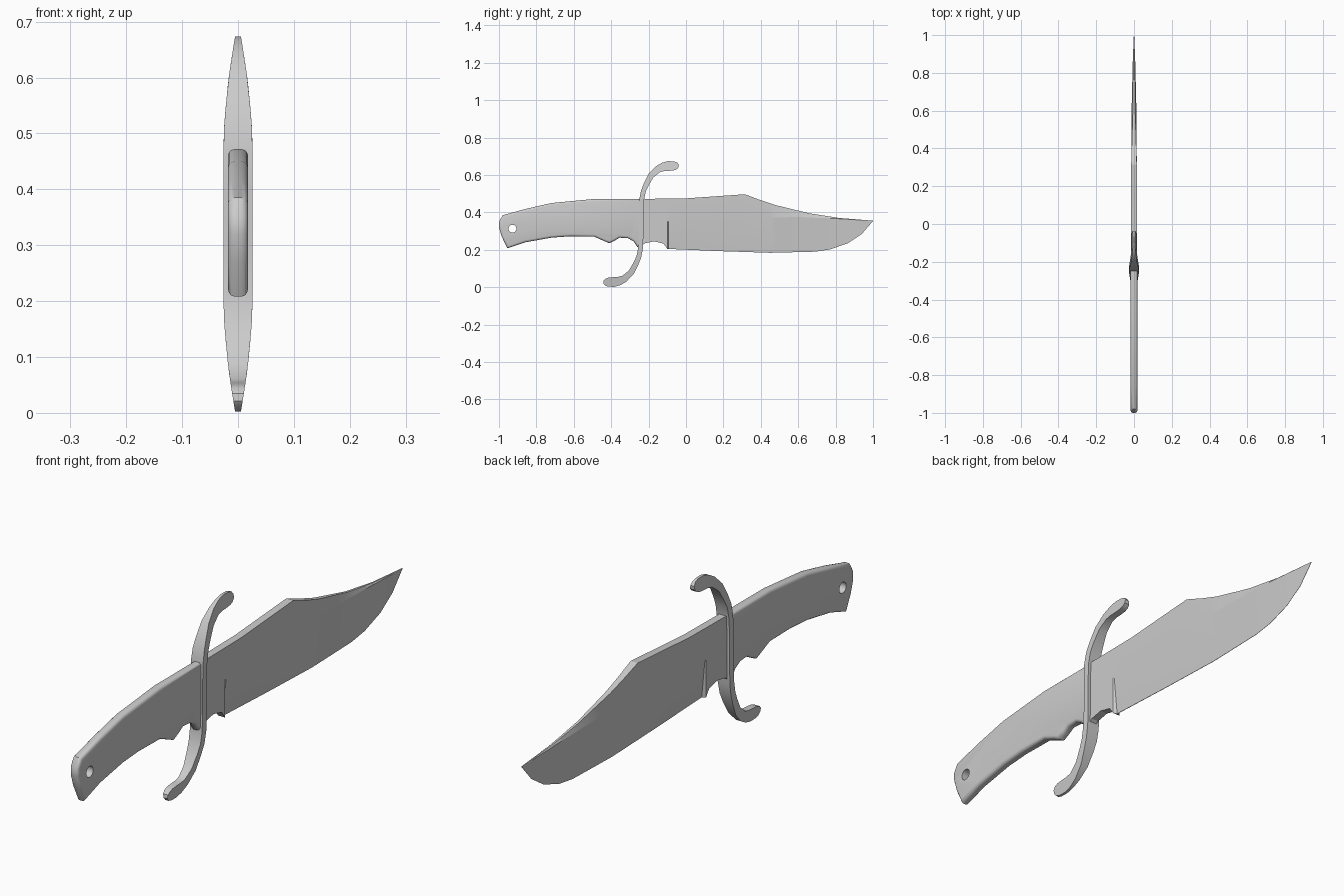
import bpy, bmesh, math
from mathutils import Vector

old = bpy.data.objects.get("Cube")
if old:
    bpy.data.objects.remove(old)

steel = bpy.data.materials.new("grey steel")
steel.use_nodes = True
GREY = (0.6, 0.6, 0.6, 1)
steel.diffuse_color = GREY
steel.node_tree.nodes["Principled BSDF"].inputs["Base Color"].default_value = GREY


def lerp(table, t):
    """Piecewise linear lookup in (key, value) pairs."""
    for (a, va), (b, vb) in zip(table, table[1:]):
        if t <= b:
            return va + (vb - va) * max(0, (t - a) / (b - a))
    return table[-1][1]


def finish(name, bm, angle=30):
    bmesh.ops.recalc_face_normals(bm, faces=bm.faces)
    mesh = bpy.data.meshes.new(name)
    bm.to_mesh(mesh)
    bm.free()
    obj = bpy.data.objects.new(name, mesh)
    bpy.context.collection.objects.link(obj)
    mesh.materials.append(steel)
    bpy.ops.object.select_all(action="DESELECT")
    obj.select_set(True)
    bpy.context.view_layer.objects.active = obj
    bpy.ops.object.shade_smooth_by_angle(angle=math.radians(angle))
    return obj


def loft(bm, rings):
    """Skin closed rings of equal length and cap both ends."""
    loops = [[bm.verts.new(p) for p in ring] for ring in rings]
    n = len(loops[0])
    for a, b in zip(loops, loops[1:]):
        for i in range(n):
            j = (i + 1) % n
            bm.faces.new((a[i], a[j], b[j], b[i]))
    bm.faces.new(loops[0])
    bm.faces.new(loops[-1])


# Handle: outlined slab with rounded rims and finger notches
outline = [(-1, .35), (-.98, .385), (-.86, .418), (-.72, .45), (-.49, .472), (-.235, .472),
           (-.235, .21), (-.26, .215), (-.28, .245), (-.31, .262), (-.355, .265), (-.38, .25),
           (-.41, .235), (-.44, .248), (-.49, .27), (-.62, .272), (-.72, .265),
           (-.86, .24), (-.955, .208), (-.985, .27), (-1, .32)]
HALF = .018
bm = bmesh.new()
face = bm.faces.new([bm.verts.new((-HALF, y, z)) for y, z in outline])
side = bmesh.ops.extrude_face_region(bm, geom=[face])["geom"]
bmesh.ops.translate(bm, verts=[v for v in side if isinstance(v, bmesh.types.BMVert)],
                    vec=(2 * HALF, 0, 0))
bmesh.ops.recalc_face_normals(bm, faces=bm.faces)
rims = [e for e in bm.edges if abs(e.verts[0].co.x - e.verts[1].co.x) < 1e-5]
bmesh.ops.bevel(bm, geom=rims, offset=.012, segments=3, profile=.5,
                affect="EDGES", clamp_overlap=True)
handle = finish("handle", bm, 40)

# Lanyard hole through the butt
bpy.ops.mesh.primitive_cylinder_add(vertices=20, radius=.021, depth=.2,
                                    location=(0, -.928, .313), rotation=(0, math.pi / 2, 0))
cutter = bpy.context.object
cutter.name = "lanyard_hole_cutter"
cutter.data.materials.append(steel)
hole = handle.modifiers.new("lanyard hole", "BOOLEAN")
hole.operation = "DIFFERENCE"
hole.solver = "EXACT"
hole.object = cutter
bpy.context.view_layer.objects.active = handle
bpy.ops.object.modifier_apply(modifier=hole.name)
bpy.data.objects.remove(cutter)

# Blade: clipped spine, ridge line and a ground edge that starts at the plunge
spine = [(-.25, .472), (0, .475), (.315, .497), (.4, .465), (.475, .44),
         (.66, .395), (.82, .37), (1, .356)]
ridge = [(-.25, .345), (-.1, .35), (.315, .37), (.6, .375), (.82, .366), (1, .355)]
edge = [(-.25, .21), (-.22, .235), (-.17, .245), (-.12, .233), (-.1, .205), (.18, .193),
        (.45, .184), (.69, .19), (.77, .202), (.865, .235), (.94, .285), (1, .354)]
spine_half = [(-.25, .015), (.315, .015), (.6, .006), (1, .001)]
ridge_half = [(-.25, .015), (.55, .014), (.85, .007), (1, .001)]
edge_half = [(-.1, .015), (-.094, .001), (1, .0005)]
stations = sorted({k for t in (spine, ridge, edge, spine_half, ridge_half, edge_half)
                   for k, _ in t})
rings = []
for y in stations:
    s, r, e = (lerp(t, y) for t in (spine_half, ridge_half, edge_half))
    top, mid, low = (lerp(t, y) for t in (spine, ridge, edge))
    rings.append([(s, y, top), (r, y, mid), (e, y, low), (-e, y, low), (-r, y, mid), (-s, y, top)])
bm = bmesh.new()
loft(bm, rings)
finish("blade", bm, 6)

# Guard: S-shaped bar, one arm turned half round to give the other
arm = [(0, .06, .012), (.003, .13, .013), (.012, .175, .013), (.027, .21, .014),
       (.053, .259, .016), (.09, .293, .019), (.118, .305, .023), (.145, .31, .026),
       (.175, .311, .024), (.192, .311, .018), (.201, .31, .007)]
path = [(-y, -z, w) for y, z, w in reversed(arm)] + [(0, 0, .012)] + arm
taper = [(0, .026), (.16, .026), (.21, .022), (.26, .017), (.3, .011), (.337, .005)]
centre = Vector((-.24, .338))
rings = []
for i, (y, z, w) in enumerate(path):
    a, b = path[max(i - 1, 0)], path[min(i + 1, len(path) - 1)]
    along = Vector((b[0] - a[0], b[1] - a[1])).normalized()
    across = Vector((-along.y, along.x)) * w
    p, q = Vector((y, z)) + across, Vector((y, z)) - across
    hp, hq = lerp(taper, abs(p.y)), lerp(taper, abs(q.y))
    p, q = p + centre, q + centre
    rings.append([(-hp, *p), (hp, *p), (hq, *q), (-hq, *q)])
bm = bmesh.new()
loft(bm, rings)
finish("guard", bm, 35)
